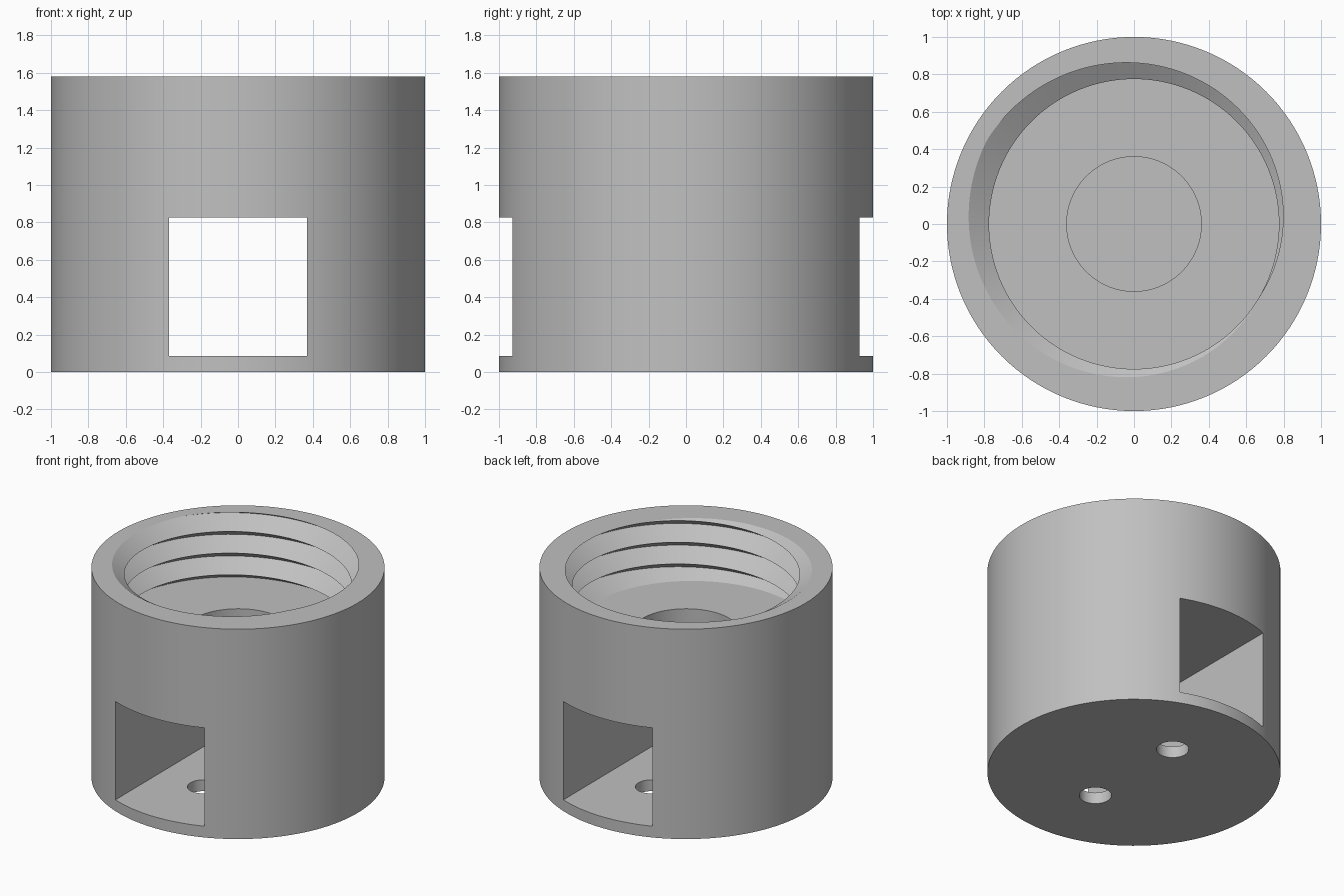
import bpy, bmesh, math
from mathutils import Matrix

cube = bpy.data.objects.get("Cube")
if cube:
    bpy.data.objects.remove(cube, do_unlink=True)

HEIGHT = 1.58
FLOOR = 1.10          # floor of the threaded bore
PITCH = 0.163
MINOR, MAJOR = 0.775, 0.905
SEG = 128

grey = bpy.data.materials.new("plain grey")
grey.use_nodes = True
colour = (0.53, 0.53, 0.53, 1)
grey.diffuse_color = colour
grey.node_tree.nodes["Principled BSDF"].inputs["Base Color"].default_value = colour


def make_object(name, bm):
    bmesh.ops.recalc_face_normals(bm, faces=bm.faces)
    mesh = bpy.data.meshes.new(name)
    bm.to_mesh(mesh)
    bm.free()
    mesh.materials.append(grey)
    obj = bpy.data.objects.new(name, mesh)
    bpy.context.collection.objects.link(obj)
    return obj


def cylinder(name, radius, z0, z1, y=0, seg=SEG):
    bm = bmesh.new()
    bmesh.ops.create_cone(bm, cap_ends=True, segments=seg, radius1=radius, radius2=radius,
                          depth=z1 - z0, matrix=Matrix.Translation((0, y, (z0 + z1) / 2)))
    return make_object(name, bm)


def box(name, size, centre):
    bm = bmesh.new()
    bmesh.ops.create_cube(bm, size=1, matrix=Matrix.Translation(centre) @ Matrix.Diagonal((*size, 1)))
    return make_object(name, bm)


def threaded_plug(name, z0, z1):
    """Right-handed V thread, trimmed flat at both ends."""
    bm = bmesh.new()
    start = HEIGHT - PITCH * (150 / 360 + 5.5)

    def helix(radius, lift):
        verts = []
        for i in range(SEG * 8):
            a = math.tau * i / SEG
            z = start + lift + PITCH * i / SEG
            verts.append(bm.verts.new((radius * math.cos(a), radius * math.sin(a), z)))
        return verts

    crest, root = helix(MINOR, 0), helix(MAJOR, PITCH / 2)
    for i in range(len(crest) - 1):
        bm.faces.new((crest[i], crest[i + 1], root[i + 1], root[i]))
        if i + SEG + 1 < len(crest):
            j = i + SEG
            bm.faces.new((root[i], root[i + 1], crest[j + 1], crest[j]))
    for z, side in ((z0, -1), (z1, 1)):
        geom = bm.verts[:] + bm.edges[:] + bm.faces[:]
        bmesh.ops.bisect_plane(bm, geom=geom, plane_co=(0, 0, z), plane_no=(0, 0, side),
                               clear_outer=True)
    bmesh.ops.remove_doubles(bm, verts=bm.verts, dist=0.00001)
    bmesh.ops.holes_fill(bm, edges=[e for e in bm.edges if e.is_boundary], sides=0)
    return make_object(name, bm)


# Solid outer body
body = cylinder("threaded_socket_body", 1, 0, HEIGHT)

# Cutters: threaded bore, blind recess, cross slot and two screw holes
cutters = [
    threaded_plug("thread_cutter", FLOOR, HEIGHT + 0.05),
    cylinder("recess_cutter", 0.36, 0.92, FLOOR + 0.1, seg=64),
    box("slot_cutter", (0.74, 3, 0.74), (0, 0, 0.455)),
]
for y in (-0.41, 0.41):
    cutters.append(cylinder("screw_hole_cutter", 0.11, -0.1, 0.2, y, 48))

for cutter in cutters:
    cutter.hide_render = True
    mod = body.modifiers.new(cutter.name, "BOOLEAN")
    mod.operation = "DIFFERENCE"
    mod.solver = "EXACT"
    mod.object = cutter

# Apply the cuts and drop the cutters
bpy.context.view_layer.objects.active = body
for mod in list(body.modifiers):
    bpy.ops.object.modifier_apply(modifier=mod.name)
for cutter in cutters:
    bpy.data.objects.remove(cutter, do_unlink=True)

# Smooth round walls, sharp rims and thread edges
bpy.ops.object.select_all(action="DESELECT")
body.select_set(True)
bpy.ops.object.shade_smooth_by_angle(angle=math.radians(30))
